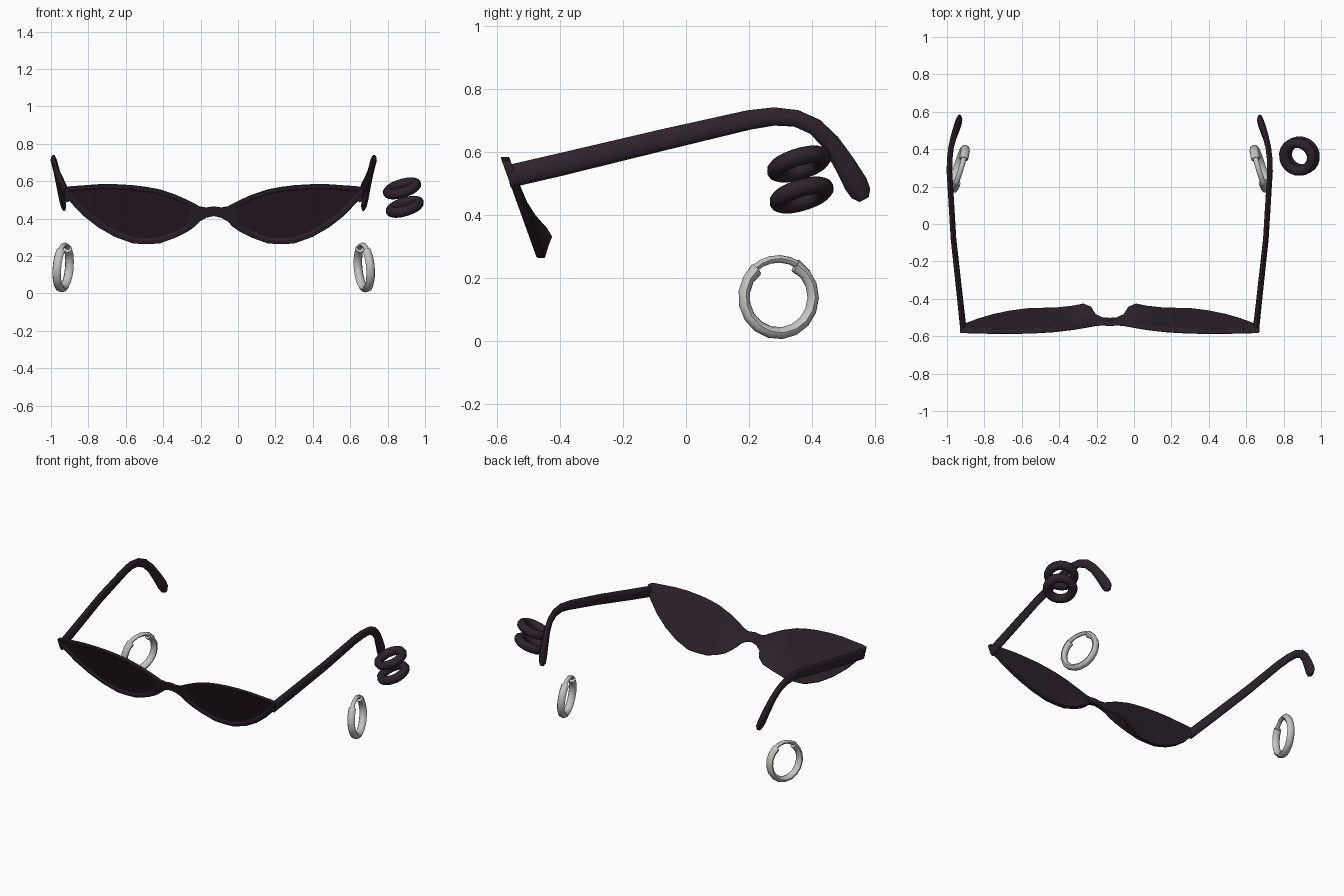
import bpy, bmesh, math
from mathutils import Vector

if "Cube" in bpy.data.objects:
    bpy.data.objects.remove(bpy.data.objects["Cube"])

CX = -0.13  # symmetry plane of the glasses and earrings


def material(name, rgb):
    m = bpy.data.materials.new(name)
    m.diffuse_color = (*rgb, 1)
    m.use_nodes = True
    m.node_tree.nodes["Principled BSDF"].inputs["Base Color"].default_value = m.diffuse_color
    return m


DARK = material("dark_plum", (0.027, 0.016, 0.025))
LENS = material("lens_black_plum", (0.021, 0.011, 0.018))
SILVER = material("silver", (0.55, 0.55, 0.54))


def finish(bm, name, mats, mirror=True, angle=40):
    bmesh.ops.recalc_face_normals(bm, faces=bm.faces[:])
    me = bpy.data.meshes.new(name)
    bm.to_mesh(me)
    bm.free()
    ob = bpy.data.objects.new(name, me)
    bpy.context.collection.objects.link(ob)
    for m in mats:
        me.materials.append(m)
    if mirror:
        ob.location.x = CX
        mod = ob.modifiers.new("mirror", 'MIRROR')
        mod.use_clip = True
    bpy.ops.object.select_all(action='DESELECT')
    ob.select_set(True)
    bpy.context.view_layer.objects.active = ob
    bpy.ops.object.shade_smooth_by_angle(angle=math.radians(angle))
    return ob


def tube(bm, sections, n=10):
    """Skin elliptical sections given as (centre, axis a, axis b), with end caps."""
    rings = []
    for c, a, b in sections:
        rings.append([bm.verts.new(c + a * math.cos(2 * math.pi * k / n)
                                   + b * math.sin(2 * math.pi * k / n)) for k in range(n)])
    for r, s in zip(rings, rings[1:]):
        for k in range(n):
            bm.faces.new((r[k], r[(k + 1) % n], s[(k + 1) % n], s[k]))
    bm.faces.new(rings[0])
    bm.faces.new(rings[-1])


# Front frame: (distance from middle, top z, bottom z)
stations = [(0, .466, .414), (.04, .46, .405), (.075, .466, .385), (.10, .48, .358),
            (.14, .50, .33), (.20, .527, .30), (.29, .557, .267), (.36, .57, .264),
            (.43, .579, .267), (.53, .585, .303), (.62, .584, .355), (.70, .578, .418),
            (.77, .573, .492), (.80, .566, .53)]
levels = (0, .15, .35, .65, 1)
FIRST = 3  # station where the lens area starts


def plane_y(z):
    return -0.576 + (0.585 - z) * 0.36


def nose_flare(u, v):
    rise = math.exp(-((u - .115) / (.032 if u < .115 else .10)) ** 2)
    return .05 * rise * (1 - v) ** 2


bm = bmesh.new()
back, top, bot = [], [], []
for u, zt, zb in stations:
    column = []
    for v in levels:
        z = zb + (zt - zb) * v
        column.append(bm.verts.new((u, plane_y(z) + .014 + nose_flare(u, v), z)))
    back.append(column)
    top.append(bm.verts.new((u, plane_y(zt) - .0135, zt)))
    bot.append(bm.verts.new((u, plane_y(zb) - .0135, zb)))
for i in range(len(stations) - 1):
    for j in range(len(levels) - 1):
        bm.faces.new((back[i][j], back[i + 1][j], back[i + 1][j + 1], back[i][j + 1]))
    bm.faces.new((top[i], top[i + 1], back[i + 1][-1], back[i][-1]))
    bm.faces.new((bot[i], bot[i + 1], back[i + 1][0], back[i][0]))
    if i < FIRST:
        bm.faces.new((bot[i], bot[i + 1], top[i + 1], top[i]))
bm.faces.new([bot[-1], top[-1]] + back[-1][::-1])
lens = bm.faces.new(bot[FIRST:] + top[:FIRST - 1:-1])
bmesh.ops.recalc_face_normals(bm, faces=bm.faces[:])
# Lens recessed inside the rim
bmesh.ops.inset_individual(bm, faces=[lens], thickness=.024, depth=0, use_even_offset=True)
bmesh.ops.inset_individual(bm, faces=[lens], thickness=.005, depth=-.007, use_even_offset=True)
lens.material_index = 1
frame = finish(bm, "front_frame", [DARK, LENS])
bev = frame.modifiers.new("soft_edges", 'BEVEL')
bev.width = .005
bev.segments = 2
bev.limit_method = 'ANGLE'
bev.angle_limit = math.radians(50)

# Temple arms: (side offset, y, z, half height, half thickness)
arm = [(.782, -.565, .522, .036, .017), (.80, -.40, .56, .036, .016),
       (.835, -.08, .637, .034, .015), (.852, .20, .702, .031, .015),
       (.857, .28, .713, .029, .015), (.855, .35, .707, .027, .015),
       (.848, .41, .680, .027, .015), (.836, .46, .630, .029, .016),
       (.821, .505, .560, .034, .017), (.809, .54, .498, .038, .017),
       (.803, .556, .468, .033, .015), (.800, .566, .449, .016, .008)]
bm = bmesh.new()
sections = []
for i, (x, y, z, h, t) in enumerate(arm):
    p, q = arm[max(i - 1, 0)], arm[min(i + 1, len(arm) - 1)]
    d = Vector((0, q[1] - p[1], q[2] - p[2])).normalized()
    sections.append((Vector((x, y, z)), Vector((0, -d.z, d.y)) * h, Vector((t, 0, 0))))
tube(bm, sections, 12)
finish(bm, "temple_arm", [DARK])

# Hoop earrings: thick hoop with stepped ends, and a thin post closing the top
along = Vector((-.29, .957, 0)).normalized()
up = Vector((-.08, 0, 1)).normalized()
across = along.cross(up).normalized()
centre = Vector((.805, .294, .139))


def arc(bm, start, end, steps, radius, half_r, half_w):
    secs = []
    for i in range(steps + 1):
        a = math.radians(start + (end - start) * i / steps)
        out = along * math.cos(a) + up * math.sin(a)
        grow = 1.18 if i in (0, steps) and half_r > .015 else 1
        secs.append((centre + out * radius, out * half_r * grow, across * half_w))
    tube(bm, secs, 8)


bm = bmesh.new()
arc(bm, 130, 421, 14, .115, .019, .024)
arc(bm, 58, 133, 5, .122, .012, .014)
finish(bm, "hoop_earring", [SILVER], angle=50)

# Pair of small dark rings beside the right arm
tilt = Vector((-.31, -.31, 1)).to_track_quat('Z', 'Y').to_euler()
for name, loc in (("upper_ring", (.877, .359, .562)), ("lower_ring", (.892, .367, .4635))):
    bpy.ops.mesh.primitive_torus_add(major_segments=20, minor_segments=10, major_radius=.078,
                                     minor_radius=.028, location=loc, rotation=tilt)
    ring = bpy.context.object
    ring.name = name
    ring.data.materials.append(DARK)
    bpy.ops.object.shade_smooth_by_angle(angle=math.radians(60))
